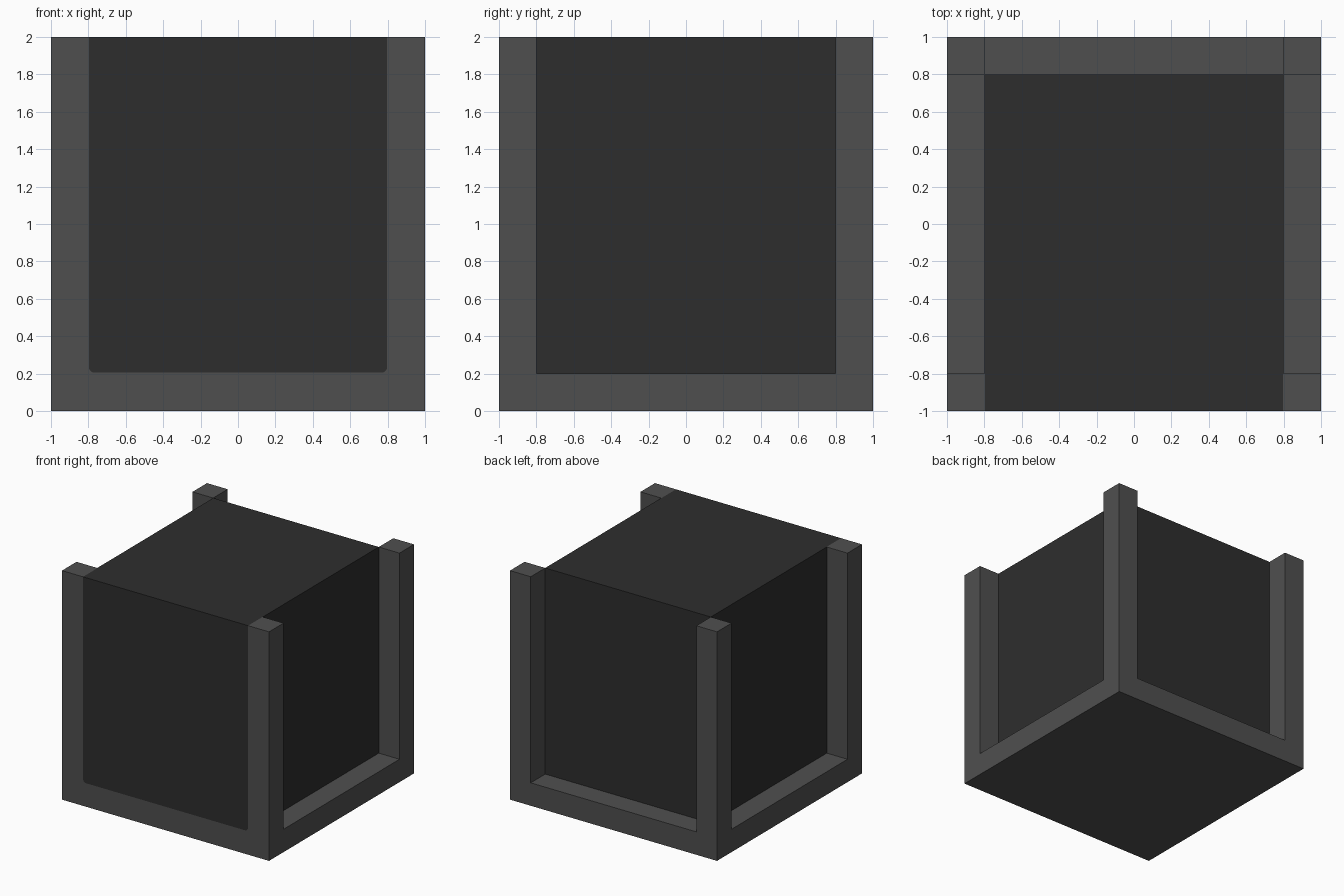
import bpy, bmesh, math

cube = bpy.data.objects.get("Cube")
if cube:
    bpy.data.objects.remove(cube, do_unlink=True)


def material(name, value):
    m = bpy.data.materials.new(name)
    m.use_nodes = True
    colour = (value, value, value, 1)
    m.diffuse_color = colour
    m.node_tree.nodes["Principled BSDF"].inputs["Base Color"].default_value = colour
    return m


FRAME = material("frame grey", 0.078)
CORE = material("core charcoal", 0.0265)


def prism(name, profile, y0, y1, mat):
    """Extrude an x-z outline from y0 to y1."""
    bm = bmesh.new()
    face = bm.faces.new([bm.verts.new((x, y0, z)) for x, z in profile])
    new = bmesh.ops.extrude_face_region(bm, geom=[face])["geom"]
    bmesh.ops.translate(bm, vec=(0, y1 - y0, 0),
                        verts=[v for v in new if isinstance(v, bmesh.types.BMVert)])
    bmesh.ops.recalc_face_normals(bm, faces=bm.faces)
    me = bpy.data.meshes.new(name)
    bm.to_mesh(me)
    bm.free()
    me.materials.append(mat)
    ob = bpy.data.objects.new(name, me)
    bpy.context.collection.objects.link(ob)
    return ob


def box(name, x0, x1, y0, y1, z0, z1, mat):
    return prism(name, [(x0, z0), (x1, z0), (x1, z1), (x0, z1)], y0, y1, mat)


# Opening outline of the front, with small rounded lower corners
W, Z, R, STEPS = 0.797, 0.205, 0.03, 5
right_arc = [(W - R + R * math.sin(a), Z + R - R * math.cos(a))
             for a in (i * math.pi / 2 / STEPS for i in range(STEPS + 1))]
left_arc = [(-x, z) for x, z in reversed(right_arc)]
opening = [(-W, 2)] + left_arc + right_arc + [(W, 2)]

# U-shaped front frame and the panel flush within it
prism("front_frame", opening + [(1, 2), (1, 0), (-1, 0), (-1, 2)], -1, -0.8, FRAME)
prism("front_panel", opening, -1, -0.8, CORE)

# Base with recessed ledges on the sides and back
box("base", -1, 1, -0.8, 1, 0, 0.2, FRAME)

# Dark inner block
box("core", -0.8, 0.8, -0.8, 0.8, 0.2, 2, CORE)

# Back corner posts
for side, x0 in (("right", -1), ("left", 0.8)):
    box("back_post_" + side, x0, x0 + 0.2, 0.8, 1, 0.2, 2, FRAME)
